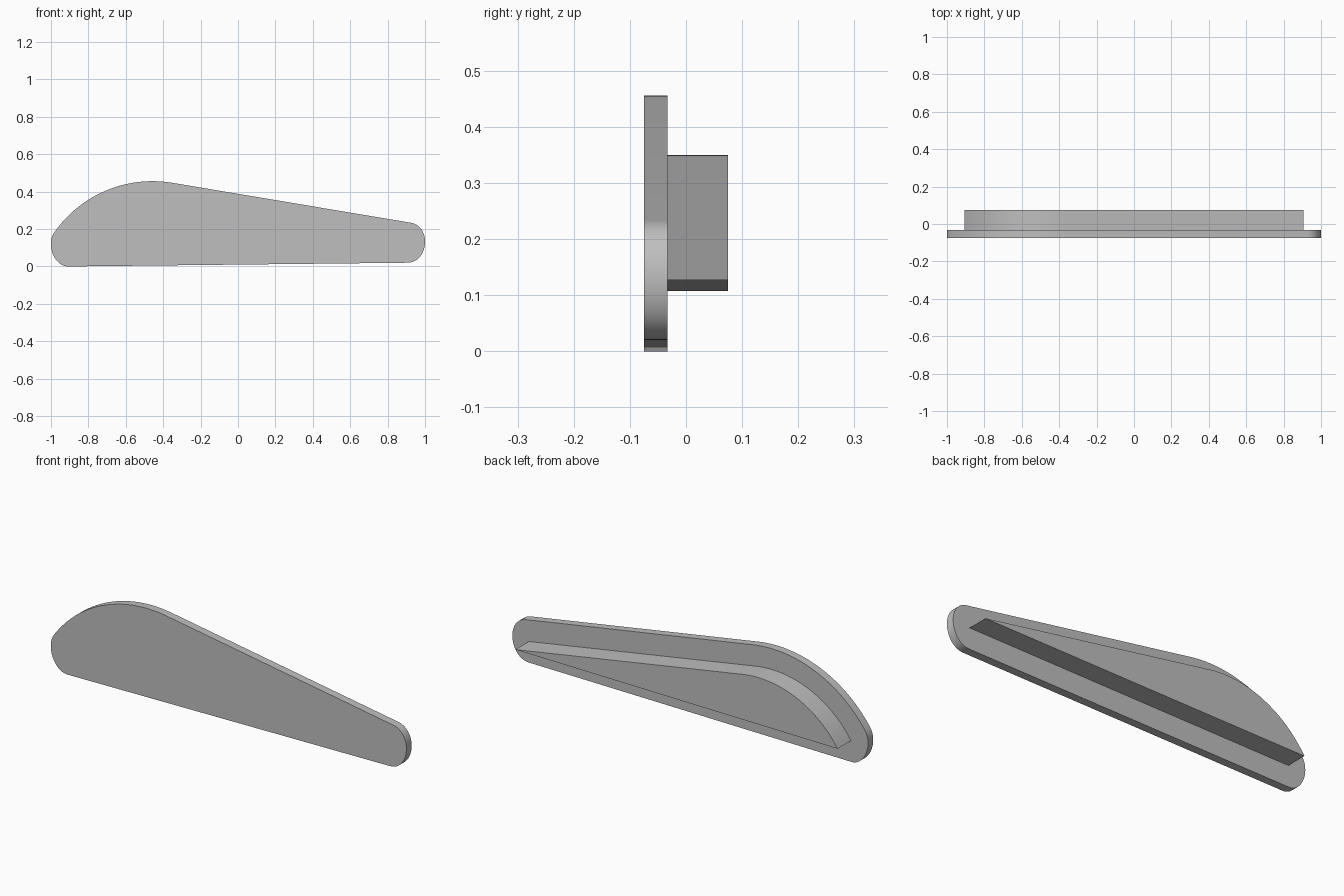
import bpy, bmesh, math
from mathutils import Vector
from mathutils.geometry import interpolate_bezier

cube = bpy.data.objects.get("Cube")
if cube:
    bpy.data.objects.remove(cube, do_unlink=True)

grey = bpy.data.materials.new("plain_grey")
grey.use_nodes = True
colour = (0.52, 0.52, 0.52, 1)
grey.diffuse_color = colour
grey.node_tree.nodes["Principled BSDF"].inputs["Base Color"].default_value = colour

# Shared centre of the curved shoulder, and the lean of the sloping top edge
CENTRE = Vector((-0.457, -0.185))
LEAN = math.asin(0.169)


def shoulder(radius, end_x, steps=40):
    """Arc from the sloping top edge round to the left end."""
    start = math.pi / 2 - LEAN
    end = math.acos((end_x - CENTRE.x) / radius)
    angles = [start + (end - start) * i / steps for i in range(steps + 1)]
    return [CENTRE + radius * Vector((math.cos(a), math.sin(a))) for a in angles]


def rounded_end(p, p_dir, q, q_dir, handle, steps=24):
    """Smooth nose between two edges."""
    p, q = Vector(p), Vector(q)
    a = p + Vector(p_dir).normalized() * handle
    b = q + Vector(q_dir).normalized() * handle
    return [v.to_2d() for v in interpolate_bezier(
        p.to_3d(), a.to_3d(), b.to_3d(), q.to_3d(), steps)]


def slab(name, outline, y_front, y_back):
    """Extrude an x-z outline along y."""
    bm = bmesh.new()
    face = bm.faces.new([bm.verts.new((p.x, y_front, p.y)) for p in outline])
    new = bmesh.ops.extrude_face_region(bm, geom=[face])["geom"]
    bmesh.ops.translate(bm, vec=(0, y_back - y_front, 0),
                        verts=[g for g in new if isinstance(g, bmesh.types.BMVert)])
    bmesh.ops.recalc_face_normals(bm, faces=bm.faces[:])
    mesh = bpy.data.meshes.new(name)
    bm.to_mesh(mesh)
    bm.free()
    mesh.materials.append(grey)
    obj = bpy.data.objects.new(name, mesh)
    bpy.context.collection.objects.link(obj)
    bpy.ops.object.select_all(action="DESELECT")
    obj.select_set(True)
    bpy.context.view_layer.objects.active = obj
    bpy.ops.object.shade_smooth_by_angle(angle=math.radians(30))
    return obj


# Front plate: rounded right nose, curved shoulder, rounded left nose
arc = shoulder(0.641, -0.985)
right_nose = rounded_end((0.907, 0.02), (1, 0.01),
                         (0.925, 0.2335), (0.986, -0.169), 0.112)
left_nose = rounded_end(arc[-1], (-0.548, -0.837), (-0.907, 0), (-1, -0.01), 0.075)
slab("front_plate", right_nose + arc + left_nose[1:], -0.075, -0.033)

# Raised back block: the same shape inset, with sharp corners
block = [Vector((0.907, 0.127))] + shoulder(0.535, -0.905)
slab("back_block", block, -0.033, 0.075)
